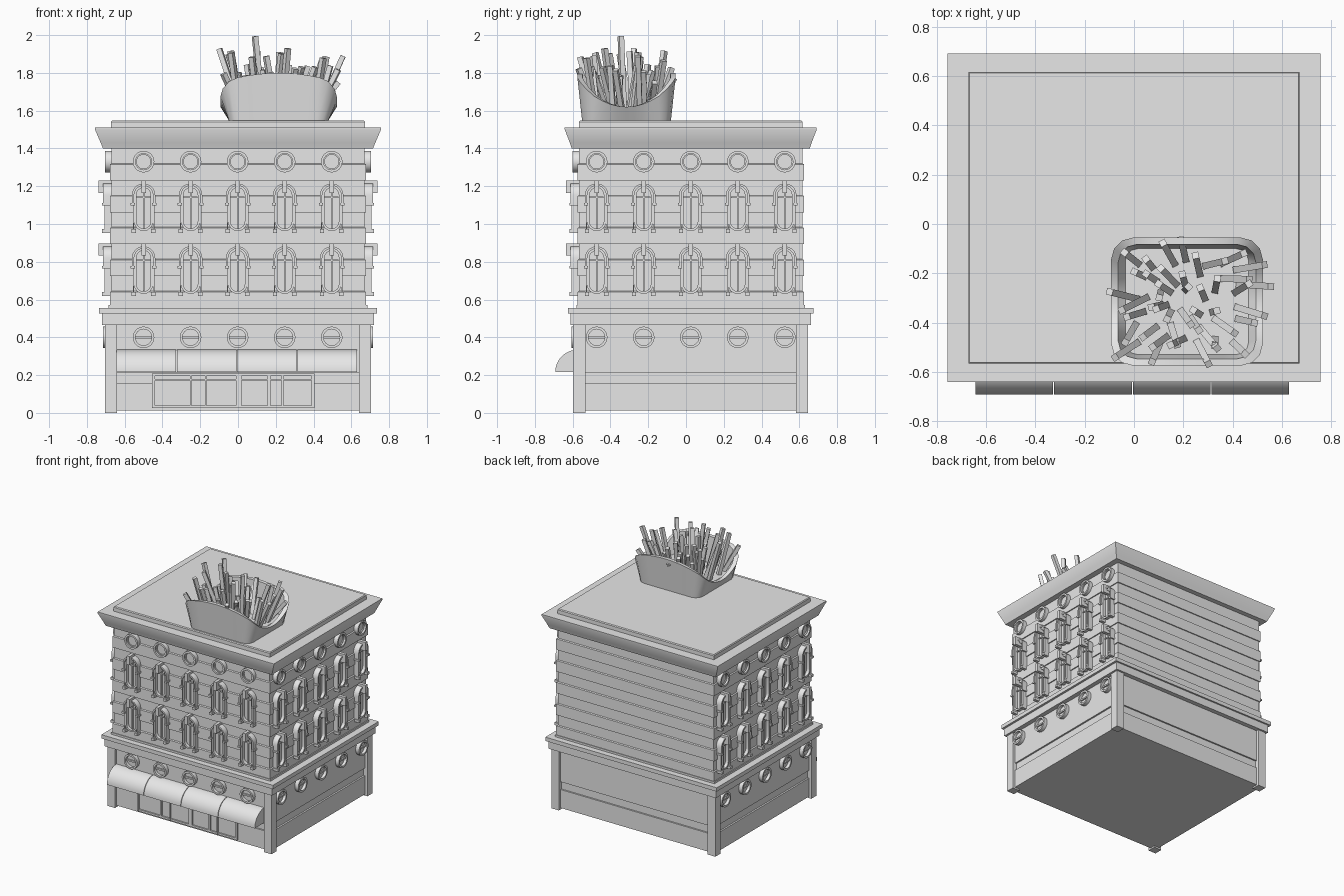
import bpy, bmesh, math, random
from mathutils import Matrix, Vector

if "Cube" in bpy.data.objects:
    bpy.data.objects.remove(bpy.data.objects["Cube"])

grey = bpy.data.materials.new("plain_grey")
grey.use_nodes = True
grey.diffuse_color = (0.8, 0.8, 0.8, 1)
grey.node_tree.nodes["Principled BSDF"].inputs["Base Color"].default_value = (0.8, 0.8, 0.8, 1)

YC = 0.025  # building centre in depth
made = []


def to_mesh(bm, name):
    bmesh.ops.recalc_face_normals(bm, faces=bm.faces)
    me = bpy.data.meshes.new(name)
    bm.to_mesh(me)
    bm.free()
    me.materials.append(grey)
    return me


def place(me, name, loc=(0, 0, 0), turn=0):
    ob = bpy.data.objects.new(name, me)
    ob.location = loc
    ob.rotation_euler.z = turn
    bpy.context.collection.objects.link(ob)
    made.append(ob)
    return ob


def box(bm, x0, x1, y0, y1, z0, z1):
    m = Matrix.Translation(((x0 + x1) / 2, (y0 + y1) / 2, (z0 + z1) / 2))
    bmesh.ops.create_cube(bm, size=1, matrix=m @ Matrix.Diagonal((x1 - x0, y1 - y0, z1 - z0, 1)))


def loft(bm, loops, cap=True, wrap=False, closed=True):
    """Skin a list of equal-length point loops."""
    rows = [[bm.verts.new(p) for p in lp] for lp in loops]
    n = len(rows[0])
    for a, b in zip(rows, rows[1:] + rows[:1] if wrap else rows[1:]):
        for i in range(n if closed else n - 1):
            j = (i + 1) % n
            bm.faces.new((a[i], a[j], b[j], b[i]))
    if cap:
        bm.faces.new(rows[0])
        bm.faces.new(rows[-1])


def storey(name, rings):
    """Rectangular block from (height, half width, half depth) rings."""
    bm = bmesh.new()
    loft(bm, [[(sx * hx, YC + sy * hy, z) for sx, sy in ((-1, -1), (1, -1), (1, 1), (-1, 1))]
              for z, hx, hy in rings])
    place(to_mesh(bm, name), name)


# Ground floor, ledge, siding, cornice and roof
storey("ground_floor", [(0.012, 0.685, 0.602), (0.155, 0.685, 0.602), (0.155, 0.672, 0.59),
                        (0.215, 0.672, 0.59), (0.215, 0.685, 0.602), (0.47, 0.685, 0.602)])
storey("ledge", [(0.465, 0.72, 0.637), (0.525, 0.72, 0.637), (0.525, 0.737, 0.65), (0.555, 0.737, 0.65)])
storey("ledge_trim", [(0.555, 0.685, 0.605), (0.57, 0.685, 0.605)])
siding = []
for k in range(5):
    z = 0.555 + k * 0.169
    siding += [(z, 0.678, 0.6), (z + 0.085, 0.678, 0.6), (z + 0.09, 0.67, 0.592), (z + 0.169, 0.67, 0.592)]
storey("upper_walls", siding)
storey("cornice", [(1.4, 0.715, 0.63), (1.43, 0.727, 0.64), (1.5, 0.757, 0.667), (1.51, 0.757, 0.667)])
storey("roof_plate", [(1.51, 0.672, 0.592), (1.54, 0.672, 0.592), (1.547, 0.667, 0.587)])

# Corner posts
bm = bmesh.new()
for sx in (-1, 1):
    for sy in (-1, 1):
        xs = sorted((sx * 0.64, sx * 0.705))
        ys = sorted((YC + sy * 0.557, YC + sy * 0.622))
        box(bm, *xs, *ys, 0, 0.47)
place(to_mesh(bm, "corner_posts"), "corner_posts")


# Window outlines lie in local x and z, facing local -y
def capsule(hw, top, bottom, y, n=8):
    pts = []
    for cz, start in ((top - hw, 0), (bottom + hw, math.pi)):
        for i in range(n + 1):
            a = start + math.pi * i / n
            pts.append((hw * math.cos(a), y, cz + hw * math.sin(a)))
    return pts


def circle(r, y, n=24):
    return [(r * math.cos(t), y, r * math.sin(t)) for t in (2 * math.pi * i / n for i in range(n))]


def frame(bm, shape, outer, inner, y0, y1):
    loft(bm, [shape(*outer, y0), shape(*outer, y1), shape(*inner, y1), shape(*inner, y0)],
         cap=False, wrap=True)


def pane(bm, shape, size, y):
    bm.faces.new([bm.verts.new(p) for p in shape(*size, y)])


def arch_window():
    bm = bmesh.new()
    frame(bm, capsule, (0.051, 0.12, -0.122), (0.038, 0.107, -0.109), 0.01, -0.03)
    pane(bm, capsule, (0.04, 0.109, -0.111), -0.006)
    box(bm, -0.004, 0.004, -0.014, 0, -0.108, 0.106)
    box(bm, -0.037, 0.037, -0.014, 0, 0.052, 0.06)

    def hood(r, y):
        arc = [(r * math.cos(t), y, 0.068 + r * math.sin(t)) for t in (math.pi * i / 10 for i in range(11))]
        return [(r, y, 0.02)] + arc + [(-r, y, 0.02)]
    loft(bm, [hood(0.062, 0.01), hood(0.062, -0.04), hood(0.05, -0.04), hood(0.05, 0.01)],
         cap=False, wrap=True, closed=False)
    for s in (-1, 1):
        box(bm, *sorted((s * 0.046, s * 0.068)), -0.046, 0.01, 0.012, 0.026)   # hood ends
        box(bm, *sorted((s * 0.04, s * 0.063)), -0.046, 0.01, -0.132, -0.112)  # feet
        box(bm, *sorted((s * 0.05, s * 0.057)), -0.034, 0.01, -0.112, 0.012)   # jambs
    box(bm, -0.012, 0.012, -0.065, 0.01, 0.08, 0.146)                          # keystone
    return to_mesh(bm, "arch_window")


def porthole(name, barred):
    bm = bmesh.new()
    frame(bm, circle, (0.057,), (0.043,), 0.01, -0.03)
    pane(bm, circle, (0.046,), -0.008)
    if barred:
        box(bm, -0.043, 0.043, -0.018, 0, -0.006, 0.006)
    else:
        frame(bm, circle, (0.044,), (0.037,), 0, -0.016)
    return to_mesh(bm, name)


# Windows on the front and both sides
arch = arch_window()
rows = [(porthole("barred_porthole", True), 0.4, 0.685, 0.602, "ground_porthole"),
        (arch, 0.752, 0.674, 0.596, "lower_arch_window"),
        (arch, 1.085, 0.674, 0.596, "upper_arch_window"),
        (porthole("ringed_porthole", False), 1.33, 0.674, 0.596, "top_porthole")]
for me, z, hx, hy, name in rows:
    for k in range(-2, 3):
        u = k * 0.249
        place(me, name + "_front", (u - 0.002, YC - hy, z))
        place(me, name + "_right", (-hx, YC + u, z), -math.pi / 2)
        place(me, name + "_left", (hx, YC + u, z), math.pi / 2)

# Awning in four quarter-round sections
bm = bmesh.new()
for k in range(4):
    x0 = -0.645 + k * 0.319
    ends = []
    for x in (x0 + 0.002, x0 + 0.317):
        arc = [(x, -0.572 - 0.12 * math.sin(t), 0.217 + 0.118 * math.cos(t))
               for t in (math.pi / 2 * i / 10 for i in range(11))]
        ends.append(arc + [(x, -0.572, 0.217)])
    loft(bm, ends)
place(to_mesh(bm, "awning"), "awning")

# Shop front frame with bars
bm = bmesh.new()
for x0, x1 in ((-0.455, -0.44), (-0.255, -0.245), (-0.175, -0.168), (-0.01, 0.018),
               (0.155, 0.172), (0.23, 0.24), (0.39, 0.405)):
    box(bm, x0, x1, -0.592, -0.56, 0.025, 0.208)
for z0, z1 in ((0.025, 0.04), (0.172, 0.18), (0.196, 0.208)):
    box(bm, -0.455, 0.405, -0.59, -0.56, z0, z1)
box(bm, -0.44, 0.39, -0.58, -0.56, 0.04, 0.196)
place(to_mesh(bm, "shop_front"), "shop_front")

# Food carton on the roof
CX, CY = 0.215, -0.315


def carton_loop(hx, hy, r, z=None):
    pts = []
    for q, (sx, sy) in enumerate(((1, 1), (-1, 1), (-1, -1), (1, -1))):
        for i in range(4):
            a = math.pi / 2 * (q + i / 3)
            pts.append(Vector((sx * (hx - r) + r * math.cos(a), sy * (hy - r) + r * math.sin(a), 0)))
    loop = []
    for a, b in zip(pts, pts[1:] + pts[:1]):
        steps = 8 if (b - a).length > 0.2 else 1
        loop += [a.lerp(b, s / steps) for s in range(steps)]
    for p in loop:
        u, v = p.x / hx, p.y / hy
        p.z = z if z else 1.80 - 0.05 * u * u - 0.13 * (1 - v * v) * u * u
    return [p + Vector((CX, CY, 0)) for p in loop]


bm = bmesh.new()
loft(bm, [carton_loop(0.262, 0.235, 0.06, 1.546), carton_loop(0.308, 0.26, 0.09),
          carton_loop(0.28, 0.232, 0.075), carton_loop(0.25, 0.215, 0.05, 1.6)])
place(to_mesh(bm, "carton"), "carton")

# Fried potato sticks
random.seed(4)
bm = bmesh.new()


def stick(base, tip, w=0.027):
    d = Vector(tip) - Vector(base)
    m = Matrix.Translation((Vector(base) + Vector(tip)) / 2) @ d.to_track_quat("Z", "Y").to_matrix().to_4x4()
    bmesh.ops.create_cube(bm, size=1, matrix=m @ Matrix.Diagonal((w, w, d.length, 1)))


for i in range(7):
    for j in range(6):
        u = (i - 3) / 3 + random.uniform(-0.12, 0.12)
        v = (j - 2.5) / 2.5 + random.uniform(-0.15, 0.15)
        base = (CX + 0.19 * u, CY + 0.15 * v, 1.6)
        lean = random.uniform(-0.05, 0.05)
        top = random.uniform(1.77, 1.94) - 0.04 * max(0, u)
        stick(base, (CX + 0.265 * u + lean, CY + 0.21 * v - lean * 0.8, top))
stick((0.13, -0.33, 1.6), (0.09, -0.345, 1.994))
stick((0.05, -0.3, 1.6), (-0.05, -0.35, 1.9))
place(to_mesh(bm, "potato_sticks"), "potato_sticks")

# Smooth curved surfaces while keeping edges sharp
bpy.ops.object.select_all(action="DESELECT")
for ob in made:
    ob.select_set(True)
bpy.context.view_layer.objects.active = made[0]
bpy.ops.object.shade_smooth_by_angle(angle=math.radians(30))
